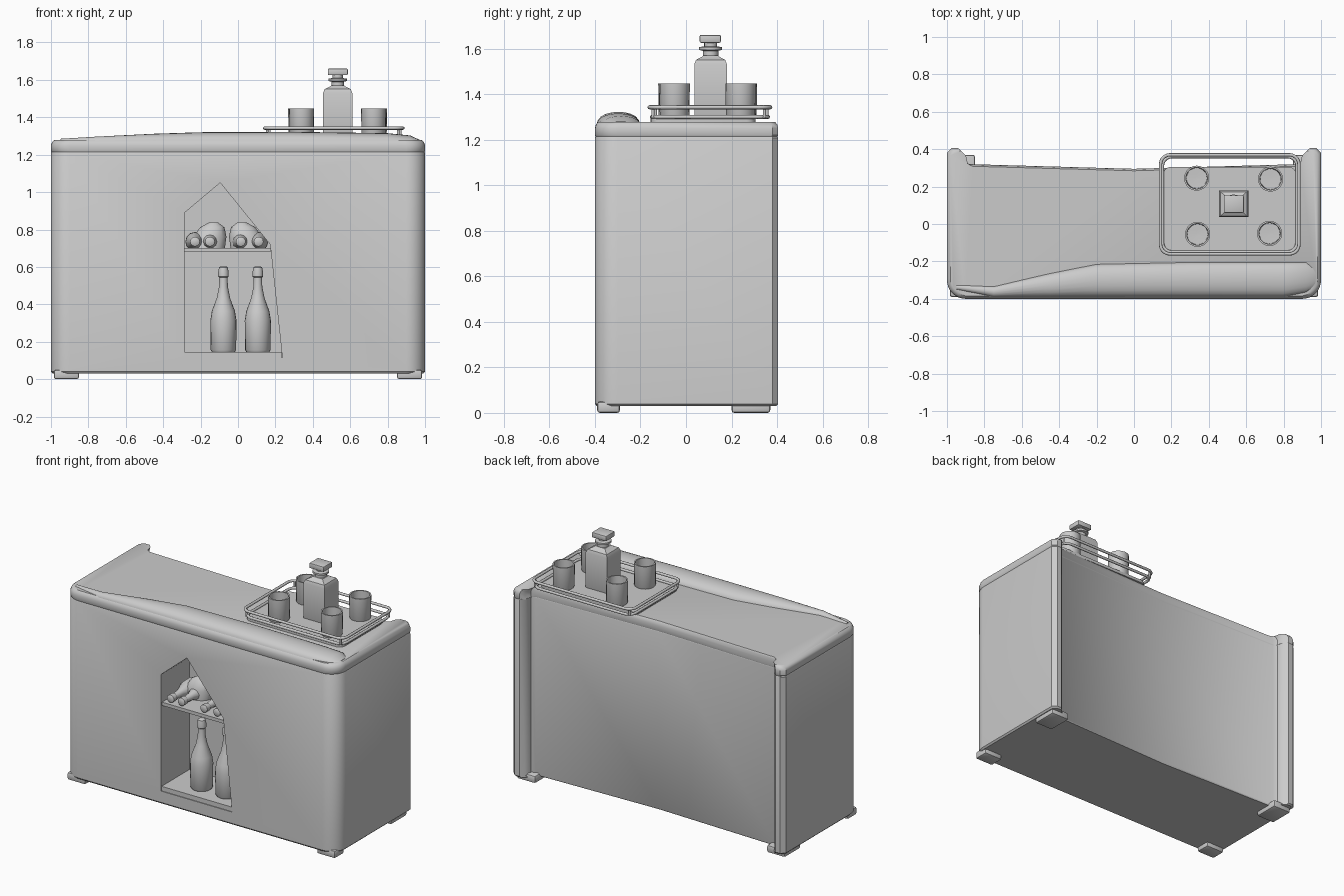
import bpy, bmesh, math
from mathutils import Matrix, Vector

cube = bpy.data.objects.get("Cube")
if cube:
    bpy.data.objects.remove(cube, do_unlink=True)

grey = bpy.data.materials.new("plain grey")
grey.use_nodes = True
grey.diffuse_color = (0.6, 0.6, 0.6, 1)
grey.node_tree.nodes["Principled BSDF"].inputs["Base Color"].default_value = (0.6, 0.6, 0.6, 1)


def finish(name, bm, smooth=True):
    bmesh.ops.recalc_face_normals(bm, faces=bm.faces[:])
    mesh = bpy.data.meshes.new(name)
    bm.to_mesh(mesh)
    bm.free()
    mesh.materials.append(grey)
    ob = bpy.data.objects.new(name, mesh)
    bpy.context.collection.objects.link(ob)
    if smooth:
        bpy.ops.object.select_all(action="DESELECT")
        ob.select_set(True)
        bpy.context.view_layer.objects.active = ob
        bpy.ops.object.shade_smooth_by_angle(angle=math.radians(35))
    return ob


def loft(name, rings, smooth=True, caps=True):
    """Skin a list of equal-length point rings."""
    bm = bmesh.new()
    rows = [[bm.verts.new(p) for p in ring] for ring in rings]
    n = len(rows[0])
    for a, b in zip(rows, rows[1:]):
        for i in range(n):
            j = (i + 1) % n
            bm.faces.new((a[i], a[j], b[j], b[i]))
    if caps:
        bm.faces.new(rows[0])
        bm.faces.new(rows[-1])
    return finish(name, bm, smooth)


def box(name, x0, x1, y0, y1, z0, z1, bevel=0.0):
    bm = bmesh.new()
    size = Matrix.Diagonal((x1 - x0, y1 - y0, z1 - z0, 1))
    place = Matrix.Translation(((x0 + x1) / 2, (y0 + y1) / 2, (z0 + z1) / 2))
    bmesh.ops.create_cube(bm, size=1, matrix=place @ size)
    if bevel:
        bmesh.ops.bevel(bm, geom=bm.edges[:], offset=bevel, segments=2, profile=0.5, affect="EDGES")
    return finish(name, bm)


def lathe(name, profile, origin, sides=20, lying=False):
    """Turn (radius, height) points about z, or about -y when lying."""
    rings = []
    for r, h in profile:
        ring = []
        for i in range(sides):
            a = 2 * math.pi * i / sides
            u, v = r * math.cos(a), r * math.sin(a)
            ring.append(Vector(origin) + Vector((u, -h, v) if lying else (u, v, h)))
        rings.append(ring)
    return loft(name, rings)


# Cabinet outline with rounded front corners and projecting back wings
half = [(0.88, 0.32), (0.905, 0.335), (0.915, 0.38), (0.94, 0.405), (0.975, 0.405), (1.0, 0.38)]
for i in range(9):
    a = math.radians(90 * i / 8)
    half.append((0.9 + 0.1 * math.cos(a), -0.3 - 0.1 * math.sin(a)))
outline = [(0, 0.295)] + half + [(-x, y) for x, y in reversed(half)]


def slab_ring(z, inset):
    return [(x * (1 - inset), y * (1 - inset * 2), z) for x, y in outline]


body = loft("cabinet_body", [slab_ring(0.03, 0.01), slab_ring(0.04, 0), slab_ring(1.208, 0), slab_ring(1.215, 0.004)])
loft("cabinet_top", [slab_ring(1.213, 0.004), slab_ring(1.22, 0), slab_ring(1.25, 0), slab_ring(1.268, 0.006),
                     slab_ring(1.278, 0.018)])

# Pointed niche cut into the front
opening = [(-0.285, 0.115), (0.237, 0.115), (0.172, 0.72), (-0.095, 1.05), (-0.285, 0.89)]
cutter = loft("niche_cutter", [[(x, y, z) for x, z in opening] for y in (-0.6, -0.1)], smooth=False)
cutter.hide_render = True
cut = body.modifiers.new("niche", "BOOLEAN")
cut.operation = "DIFFERENCE"
cut.solver = "EXACT"
cut.object = cutter
bpy.ops.object.select_all(action="DESELECT")
body.select_set(True)
bpy.context.view_layer.objects.active = body
bpy.ops.object.modifier_apply(modifier="niche")
bpy.data.objects.remove(cutter, do_unlink=True)

# Soft padded roll along the front of the top, growing from left to right
rings = []
for x, width, top in [(-0.95, 0.03, 1.285), (-0.75, 0.06, 1.297), (-0.45, 0.13, 1.312), (-0.2, 0.18, 1.32),
                      (0.3, 0.19, 1.322), (0.8, 0.19, 1.315), (0.92, 0.17, 1.303), (0.97, 0.11, 1.28)]:
    front = -0.392 + 0.05 * max(0, (abs(x) - 0.88) / 0.09)
    ring = [(x, front + width / 2 * (1 - math.cos(math.pi * i / 10)),
             1.255 + (top - 1.255) * math.sin(math.pi * i / 10) ** 0.7) for i in range(11)]
    rings.append(ring)
loft("front_roll", rings)

# Feet
for sx in (-1, 1):
    for end, y0, y1 in (("front", -0.39, -0.29), ("back", 0.2, 0.37)):
        side = "left" if sx > 0 else "right"
        x0, x1 = sorted((sx * 0.85, sx * 0.985))
        box(f"{end}_{side}_foot", x0, x1, y0, y1, 0, 0.05, 0.012)

# Niche floor, shelf and bottles
box("niche_floor", -0.285, 0.232, -0.395, -0.1, 0.11, 0.145)
box("niche_shelf", -0.285, 0.174, -0.39, -0.1, 0.68, 0.702)
bottle = [(0.06, 0), (0.068, 0.012), (0.07, 0.17), (0.062, 0.22), (0.036, 0.29), (0.024, 0.35), (0.022, 0.40),
          (0.028, 0.405), (0.028, 0.43), (0.023, 0.455), (0.015, 0.46)]
for side, x in (("right", -0.078), ("left", 0.106)):
    lathe(f"standing_bottle_{side}", bottle, (x, -0.27, 0.143))
lying = [(0.045, 0), (0.052, 0.02), (0.05, 0.09), (0.025, 0.16), (0.02, 0.22), (0.026, 0.225), (0.026, 0.26),
         (0.018, 0.265)]
for i, x in enumerate((-0.255, -0.15, -0.005, 0.13)):
    lathe(f"lying_bottle_{i + 1}", lying, (x + (0.025, 0, 0.02, -0.02)[i], -0.12, 0.735), 12, True)
for side, x, lean in (("right", -0.165, 1), ("left", 0.055, -1)):
    mound = [(0.095, 0), (0.088, 0.06), (0.065, 0.11), (0.025, 0.135)]
    rings = [[(x + lean * h * 0.25 + r * math.cos(a), -0.19 + 0.7 * r * math.sin(a), 0.702 + h)
              for a in (2 * math.pi * k / 16 for k in range(16))] for r, h in mound]
    loft(f"stacked_bottles_{side}", rings)


# Wire tray with two rails and short posts
def tube(name, points, radius, cyclic):
    curve = bpy.data.curves.new(name, "CURVE")
    curve.dimensions = "3D"
    curve.bevel_depth = radius
    curve.bevel_resolution = 2
    spline = curve.splines.new("POLY")
    spline.points.add(len(points) - 1)
    for point, co in zip(spline.points, points):
        point.co = (*co, 1)
    spline.use_cyclic_u = cyclic
    curve.materials.append(grey)
    ob = bpy.data.objects.new(name, curve)
    bpy.context.collection.objects.link(ob)


def rounded_loop(cx, cy, hx, hy, r, z):
    points = []
    for quarter, (sx, sy) in enumerate(((1, 1), (-1, 1), (-1, -1), (1, -1))):
        for k in range(6):
            a = math.pi / 2 * (quarter + k / 5)
            points.append((cx + sx * (hx - r) + r * math.cos(a), cy + sy * (hy - r) + r * math.sin(a), z))
    return points


tube("tray_upper_rail", rounded_loop(0.512, 0.105, 0.37, 0.265, 0.05, 1.342), 0.009, True)
tube("tray_lower_rail", rounded_loop(0.512, 0.105, 0.36, 0.255, 0.05, 1.3), 0.009, True)
for i, (x, y, _) in enumerate(rounded_loop(0.512, 0.105, 0.365, 0.26, 0.05, 0)[2::6]):
    tube(f"tray_post_{i + 1}", [(x, y, 1.295), (x, y, 1.342)], 0.007, False)
loft("tray_base", [rounded_loop(0.512, 0.075, 0.355, 0.23, 0.04, z) for z in (1.276, 1.296)])

# Open tumblers
tumbler = [(0.06, 0), (0.065, 0.01), (0.067, 0.155), (0.058, 0.155), (0.055, 0.05), (0.01, 0.048)]
for i, (x, y) in enumerate([(0.335, 0.245), (0.73, 0.24), (0.34, -0.055), (0.725, -0.05)]):
    lathe(f"tumbler_{i + 1}", tumbler, (x, y, 1.292))

# Square decanter with collar and stopper
square = [(0.075, 1.293), (0.078, 1.3), (0.078, 1.53), (0.07, 1.55), (0.04, 1.565), (0.036, 1.57)]
loft("decanter_body", [[(0.533 + r * a, 0.108 + r * 0.92 * b, z) for a, b in ((-1, -1), (1, -1), (1, 1), (-1, 1))]
                       for r, z in square])
lathe("decanter_neck", [(0.034, 0), (0.034, 0.03), (0.05, 0.034), (0.05, 0.046), (0.028, 0.05), (0.028, 0.07)],
      (0.533, 0.108, 1.56), 16)
box("decanter_stopper", 0.48, 0.587, 0.06, 0.153, 1.625, 1.66, 0.006)
